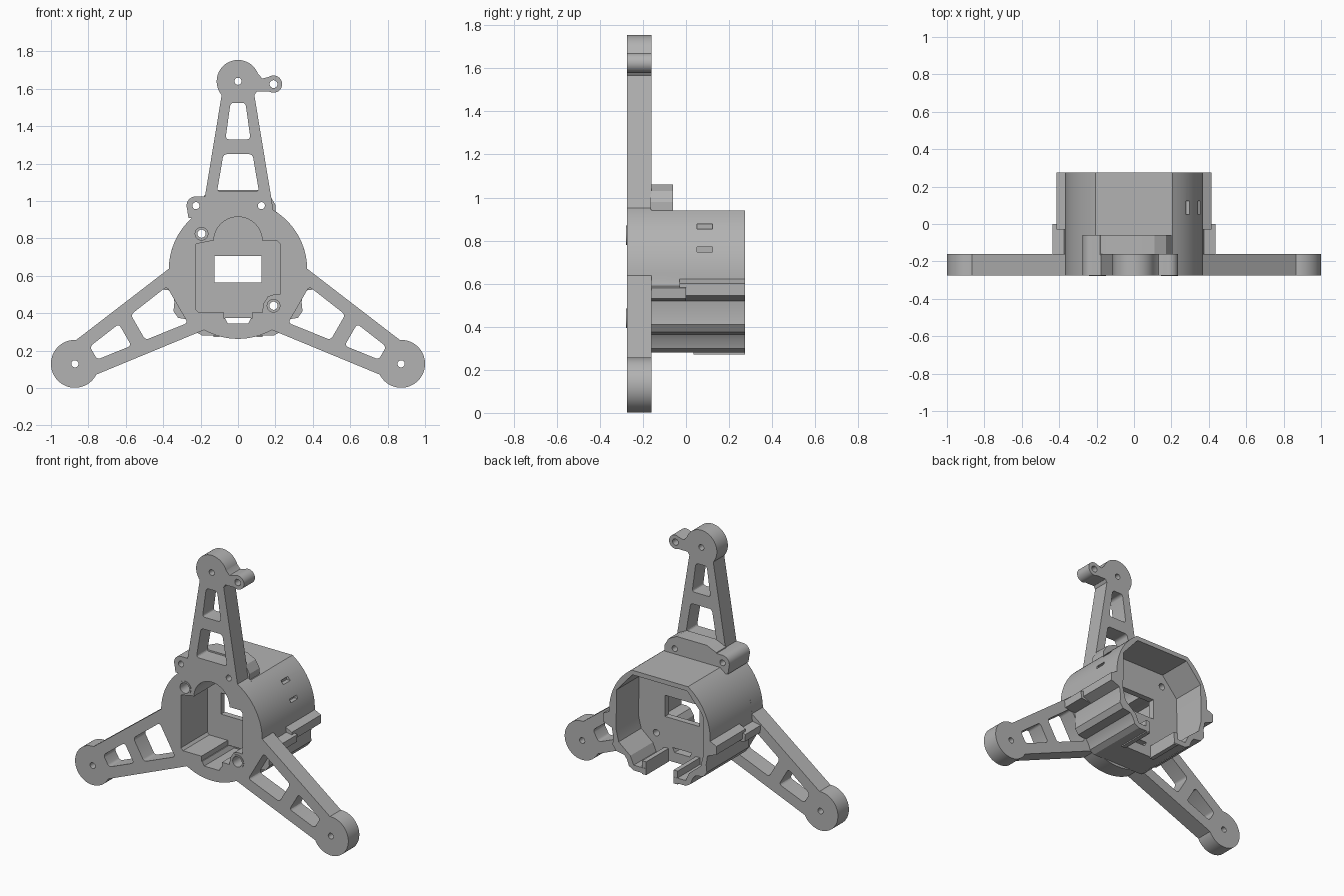
import bpy, bmesh
from math import cos, sin, pi, radians, sqrt

cube = bpy.data.objects.get("Cube")
if cube:
    bpy.data.objects.remove(cube, do_unlink=True)

grey = bpy.data.materials.new("plain_grey")
grey.use_nodes = True
COLOUR = (0.45, 0.45, 0.45, 1)
grey.diffuse_color = COLOUR
grey.node_tree.nodes["Principled BSDF"].inputs["Base Color"].default_value = COLOUR

HUB = 0.633                      # height of the hub centre
FRONT, PLATE_BACK, WALL, REAR = -0.275, -0.16, 0.0, 0.275


def prism(name, pts, y0, y1, round_by=0):
    """Extrude an (x, z) outline along y, optionally rounding its corners."""
    bm = bmesh.new()
    face = bm.faces.new([bm.verts.new((x, y0, z)) for x, z in pts])
    ext = bmesh.ops.extrude_face_region(bm, geom=[face])["geom"]
    for v in ext:
        if isinstance(v, bmesh.types.BMVert):
            v.co.y = y1
    if round_by:
        along = [e for e in bm.edges if abs(e.verts[0].co.y - e.verts[1].co.y) > 1e-5]
        bmesh.ops.bevel(bm, geom=along, offset=round_by, segments=4,
                        affect='EDGES', profile=0.5)
    bmesh.ops.recalc_face_normals(bm, faces=bm.faces)
    mesh = bpy.data.meshes.new(name)
    bm.to_mesh(mesh)
    bm.free()
    mesh.materials.append(grey)
    ob = bpy.data.objects.new(name, mesh)
    bpy.context.collection.objects.link(ob)
    return ob


def disc(name, x, z, r, y0, y1, n=48):
    return prism(name, [(x + r * cos(2 * pi * i / n), z + r * sin(2 * pi * i / n))
                        for i in range(n)], y0, y1)


def box(name, x0, x1, z0, z1, y0, y1):
    return prism(name, [(x0, z0), (x1, z0), (x1, z1), (x0, z1)], y0, y1)


def combine(target, tools, operation):
    """Apply one boolean per tool, then discard the tool."""
    for tool in tools:
        tool.hide_render = True
        mod = target.modifiers.new("bool", 'BOOLEAN')
        mod.operation, mod.solver, mod.object = operation, 'EXACT', tool
        bpy.context.view_layer.objects.active = target
        bpy.ops.object.modifier_apply(modifier=mod.name)
        bpy.data.objects.remove(tool, do_unlink=True)


def mirrored(half):
    return half + [(-x, z) for x, z in reversed(half)]


def spoke(turn, outline):
    """Turn (sideways, radial) points around the hub centre."""
    a = radians(turn)
    return [(n * cos(a) + r * sin(a), HUB - n * sin(a) + r * cos(a)) for n, r in outline]


def taper(w0, r0, w1, r1):
    return [(-w0, r0), (w0, r0), (w1, r1), (-w1, r1)]


# Frame: hub disc, three tapered arms and end pads
frame = disc("mounting_frame", 0, HUB, 0.37, FRONT, PLATE_BACK, 96)
adds, cuts = [], []
for turn in (0, 120, 240):
    top = turn == 0
    arm = taper(0.195, 0.28, 0.083, 0.96) if top else taper(0.194, 0.28, 0.104, 0.96)
    adds.append(prism("arm", spoke(turn, arm), FRONT, PLATE_BACK))
    px, pz = spoke(turn, [(0, 1.007)])[0]
    adds.append(disc("pad", px, pz, 0.114 if top else 0.128, FRONT, PLATE_BACK, 64))
    cuts.append(disc("pad_hole", px, pz, 0.019, -1, 1, 24))
    inner = 0.417 if top else 0.375
    cuts.append(prism("large_window", spoke(turn, taper(0.112, inner, 0.078, 0.617)), -1, 1, 0.018))
    cuts.append(prism("small_window", spoke(turn, taper(0.067, 0.697, 0.04, 0.892)), -1, 1, 0.018))

# Side lug on the top pad
adds.append(disc("lug", 0.19, 1.625, 0.046, FRONT, PLATE_BACK, 32))
adds.append(prism("lug_bridge", [(0.06, 1.56), (0.1, 1.585), (0.18, 1.585),
                                 (0.19, 1.67), (0.13, 1.655), (0.08, 1.71)], FRONT, PLATE_BACK))
cuts.append(disc("lug_hole", 0.19, 1.625, 0.021, -1, 1, 24))
# Screw ear on the frame
EAR = [(-0.275, 0.975), (-0.265, 0.91), (-0.15, 0.9), (-0.15, 1.025), (-0.225, 1.025)]
adds.append(prism("ear_web", EAR, FRONT, PLATE_BACK))
adds.append(disc("ear", -0.225, 0.975, 0.05, FRONT, PLATE_BACK, 32))
combine(frame, adds, 'UNION')
combine(frame, cuts, 'DIFFERENCE')

# Housing: round shell with a flat roof and stepped lower flanks
start, stop = 0.985, -0.02
arc = [(0.37 * sin(t), HUB + 0.37 * cos(t))
       for t in [0.593 + i * (1.6 - 0.593) / 16 for i in range(17)]]
arc[0] = (0.207, 0.94)
steps = [(0.35, 0.52), (0.34, 0.46), (0.345, 0.41), (0.32, 0.375),
         (0.26, 0.365), (0.24, 0.34), (0.225, 0.3), (0.19, 0.28)]


def shell(flange):
    return mirrored(arc + flange + steps)


housing = prism("housing", shell([(0.415, 0.60), (0.415, 0.545)]), -0.03, REAR)
combine(housing, [prism("shell_front", shell([(0.375, 0.59), (0.435, 0.58), (0.43, 0.53)]),
                        PLATE_BACK - 0.005, WALL)], 'UNION')

# Rear chamber, bottom gap and side slots
chamber = mirrored([(0.2, 0.91), (0.315, 0.78), (0.32, 0.52), (0.3, 0.44),
                    (0.215, 0.37), (0.19, 0.315)])
combine(housing, [
    prism("chamber", chamber, WALL + 0.04, 1),
    box("bottom_gap", -0.1, 0.1, 0.2, 0.36, WALL + 0.04, 1),
    box("upper_slot", 0.27, 0.4, 0.853, 0.876, 0.05, 0.122),
    box("lower_slot", 0.325, 0.45, 0.747, 0.77, 0.05, 0.122)], 'DIFFERENCE')

# Lips either side of the bottom gap
for side, label in ((1, "left"), (-1, "right")):
    xs = sorted((side * 0.1, side * 0.13))
    box("gap_lip_" + label, xs[0], xs[1], 0.272, 0.36, WALL + 0.035, REAR - 0.002)

# Screw block behind the root of the top arm
block = prism("top_block", [(-0.2, 0.85), (0.2, 0.85), (0.2, 0.98), (0.17, 1.03), (0.11, 1.06),
                            (-0.11, 1.06), (-0.18, 1.03), (-0.2, 0.98)], PLATE_BACK - 0.005, -0.06)
combine(block, [prism("ear_web", EAR, PLATE_BACK - 0.005, -0.06),
                disc("ear", -0.225, 0.975, 0.05, PLATE_BACK - 0.005, -0.06, 32)], 'UNION')

# Front pocket with arched top, window, drain slot and screw holes through all parts
arch = [(0.13 * cos(pi * i / 20), 0.785 + 0.13 * sin(pi * i / 20)) for i in range(21)]
pocket = arch + [(-0.15, 0.785), (-0.225, 0.77), (-0.225, 0.42), (-0.21, 0.405),
                 (-0.075, 0.405), (-0.075, 0.372), (0.075, 0.372), (0.075, 0.405),
                 (0.13, 0.405), (0.135, 0.45), (0.16, 0.49), (0.19, 0.5),
                 (0.225, 0.5), (0.225, 0.77), (0.21, 0.785)]
for part in (frame, housing, block):
    tools = [prism("pocket", pocket, -1, WALL),
             box("window", -0.125, 0.125, 0.565, 0.705, -1, 1),
             prism("drain", [(-0.07, 0.374), (-0.055, 0.345), (0.055, 0.345), (0.07, 0.374)], -1, 1)]
    for x, z in ((-0.195, 0.825), (0.19, 0.44)):
        tools.append(disc("counterbore", x, z, 0.034, -1, -0.12, 32))
        tools.append(disc("screw_hole", x, z, 0.022, -1, 1, 24))
    for x in (-0.225, 0.125):
        tools.append(disc("block_hole", x, 0.975, 0.019, -1, 1, 24))
    combine(part, tools, 'DIFFERENCE')

# Raised rims around the two counterbores
for x, z, label in ((-0.195, 0.825, "upper"), (0.19, 0.44, "lower")):
    rim = disc(label + "_screw_rim", x, z, 0.045, FRONT - 0.004, FRONT + 0.02, 32)
    combine(rim, [disc("bore", x, z, 0.034, -1, 1, 32)], 'DIFFERENCE')

# Smooth curved walls, keep edges crisp
for ob in bpy.context.scene.objects:
    if ob.type == 'MESH' and grey.name in ob.data.materials:
        bpy.ops.object.select_all(action='DESELECT')
        ob.select_set(True)
        bpy.context.view_layer.objects.active = ob
        bpy.ops.object.shade_smooth_by_angle(angle=radians(25))
